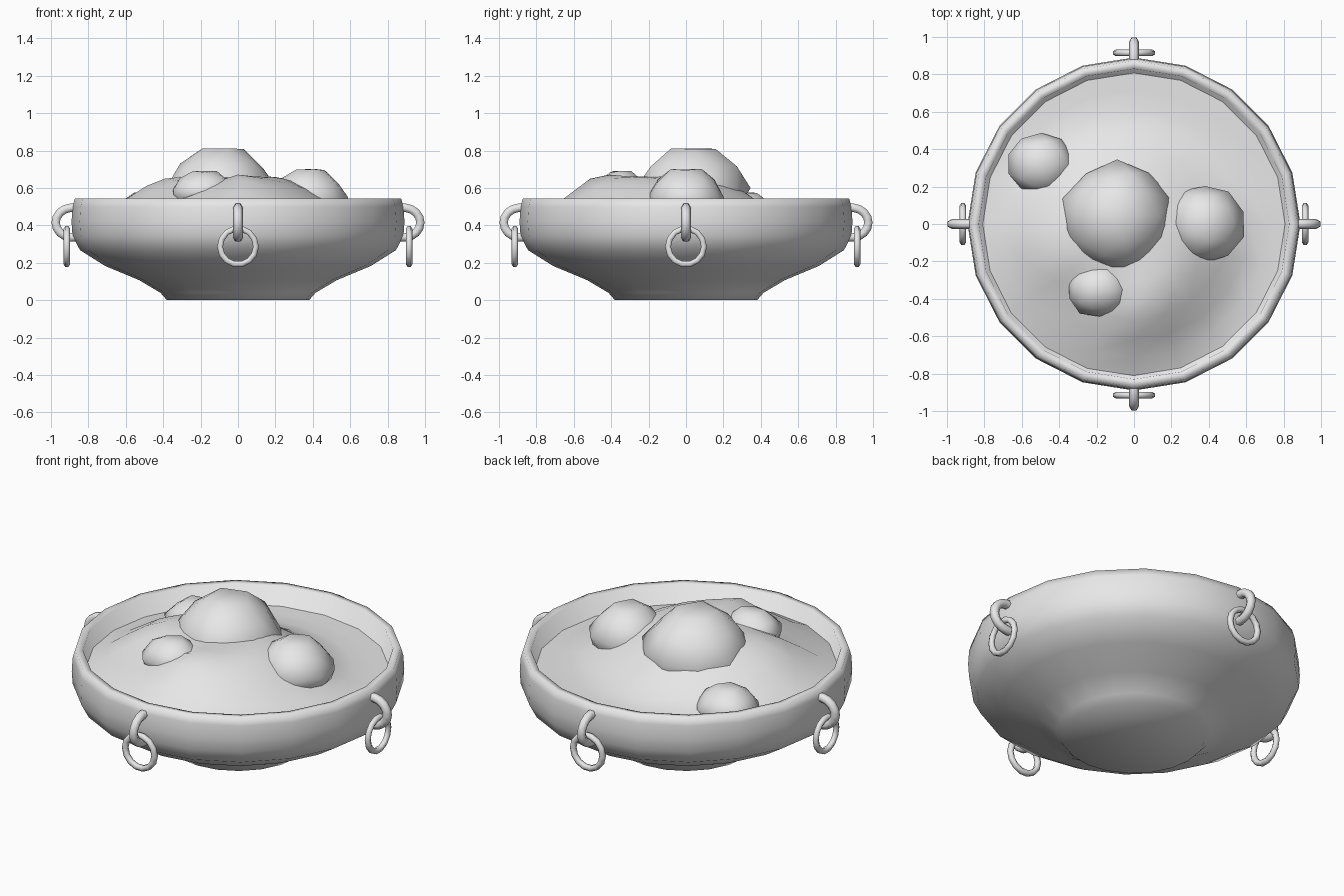
import bpy, bmesh, math, random

cube = bpy.data.objects.get("Cube")
if cube:
    bpy.data.objects.remove(cube, do_unlink=True)

grey = bpy.data.materials.new("pale_grey")
grey.use_nodes = True
grey.diffuse_color = (0.8, 0.8, 0.8, 1)
grey.node_tree.nodes["Principled BSDF"].inputs["Base Color"].default_value = (0.8, 0.8, 0.8, 1)
SIDES = 20


def add_object(name, bm, angle=80):
    mesh = bpy.data.meshes.new(name)
    bmesh.ops.recalc_face_normals(bm, faces=bm.faces)
    bm.to_mesh(mesh)
    bm.free()
    mesh.materials.append(grey)
    ob = bpy.data.objects.new(name, mesh)
    bpy.context.collection.objects.link(ob)
    bpy.ops.object.select_all(action="DESELECT")
    ob.select_set(True)
    bpy.context.view_layer.objects.active = ob
    bpy.ops.object.shade_smooth_by_angle(angle=math.radians(angle))


def ring_verts(bm, r, height):
    """One loop of vertices; height is a function of x and y."""
    loop = []
    for i in range(SIDES):
        a = math.tau * i / SIDES
        x, y = r * math.cos(a), r * math.sin(a)
        loop.append(bm.verts.new((x, y, height(x, y))))
    return loop


def bridge(bm, a, b):
    for i in range(SIDES):
        j = (i + 1) % SIDES
        bm.faces.new((a[i], a[j], b[j], b[i]))


# Bowl: turned profile with foot, belly, rounded rim and sloping inner wall
profile = [(0.38, 0), (0.415, 0.04), (0.53, 0.108), (0.71, 0.183), (0.845, 0.268),
           (0.885, 0.345), (0.89, 0.42), (0.885, 0.5), (0.872, 0.545),
           (0.83, 0.542), (0.8, 0.4)]
bm = bmesh.new()
loops = [ring_verts(bm, r, lambda x, y, z=z: z) for r, z in profile]
for a, b in zip(loops, loops[1:]):
    bridge(bm, a, b)
bm.faces.new(loops[0])
bm.faces.new(loops[-1])
add_object("bowl", bm, 100)


# Filling: a heaped mound with ridges to the front and one side,
# and a hollow beside the front lump
def swell(x, y, cx, cy, spread):
    return math.exp(-((x - cx) ** 2 + (y - cy) ** 2) / spread)


def mound(x, y):
    t = max(0, min(1, (0.75 - math.hypot(x + 0.07, y + 0.14)) / 0.5))
    return (0.435 + 0.225 * t * t * (3 - 2 * t)
            + 0.025 * swell(x, y, -0.58, -0.08, 0.02)
            + 0.03 * swell(x, y, 0, -0.5, 0.015)
            + 0.03 * swell(x, y, 0.5, 0, 0.03)
            - 0.09 * swell(x, y, -0.28, -0.43, 0.025))


bm = bmesh.new()
loops = [ring_verts(bm, 0.82 * k / 8, mound) for k in range(8, 0, -1)]
for a, b in zip(loops, loops[1:]):
    bridge(bm, a, b)
tip = bm.verts.new((0, 0, mound(0, 0)))
inner = loops[-1]
for i in range(SIDES):
    bm.faces.new((inner[i], inner[(i + 1) % SIDES], tip))
add_object("filling", bm)


# Lumps: uneven low-poly balls, tapering up to flattened tops
def lump(name, centre, size, top, seed):
    rng = random.Random(seed)
    bm = bmesh.new()
    bmesh.ops.create_icosphere(bm, subdivisions=2, radius=1)
    for v in bm.verts:
        v.co *= rng.uniform(0.94, 1.05)
        taper = 1 - 0.27 * max(0, v.co.z)
        v.co.x = centre[0] + size[0] * v.co.x * taper
        v.co.y = centre[1] + size[1] * v.co.y * taper
        v.co.z = min(centre[2] + size[2] * v.co.z, top + rng.uniform(-0.008, 0))
    add_object(name, bm)


lump("centre_lump", (-0.09, 0.04, 0.6), (0.3, 0.3, 0.25), 0.815, 1)
lump("left_lump", (0.38, 0, 0.55), (0.21, 0.21, 0.175), 0.705, 2)
lump("right_lump", (-0.495, 0.32, 0.47), (0.178, 0.162, 0.12), 0.58, 3)
lump("front_lump", (-0.185, -0.352, 0.59), (0.17, 0.15, 0.115), 0.692, 4)


# Handles: a half-loop bracket and a hanging ring on each side
def tube(name, points, thickness, closed, turn):
    curve = bpy.data.curves.new(name, "CURVE")
    curve.dimensions = "3D"
    curve.bevel_depth = thickness
    curve.bevel_resolution = 1
    curve.use_fill_caps = True
    spline = curve.splines.new("POLY")
    spline.points.add(len(points) - 1)
    for p, co in zip(spline.points, points):
        p.co = (*co, 1)
    spline.use_cyclic_u = closed
    spline.use_smooth = True
    curve.materials.append(grey)
    ob = bpy.data.objects.new(name, curve)
    ob.rotation_euler.z = turn
    bpy.context.collection.objects.link(ob)


arc = [math.radians(105 - 21 * i) for i in range(11)]
bracket = [(0.885 + 0.09 * math.cos(a), 0, 0.415 + 0.08 * math.sin(a)) for a in arc]
circle = [math.tau * i / 14 for i in range(14)]
ring = [(0.915, 0.096 * math.cos(a), 0.287 + 0.096 * math.sin(a)) for a in circle]
for i, side in enumerate(("left", "back", "right", "front")):
    tube(side + "_bracket", bracket, 0.026, False, i * math.pi / 2)
    tube(side + "_ring", ring, 0.018, True, i * math.pi / 2)
